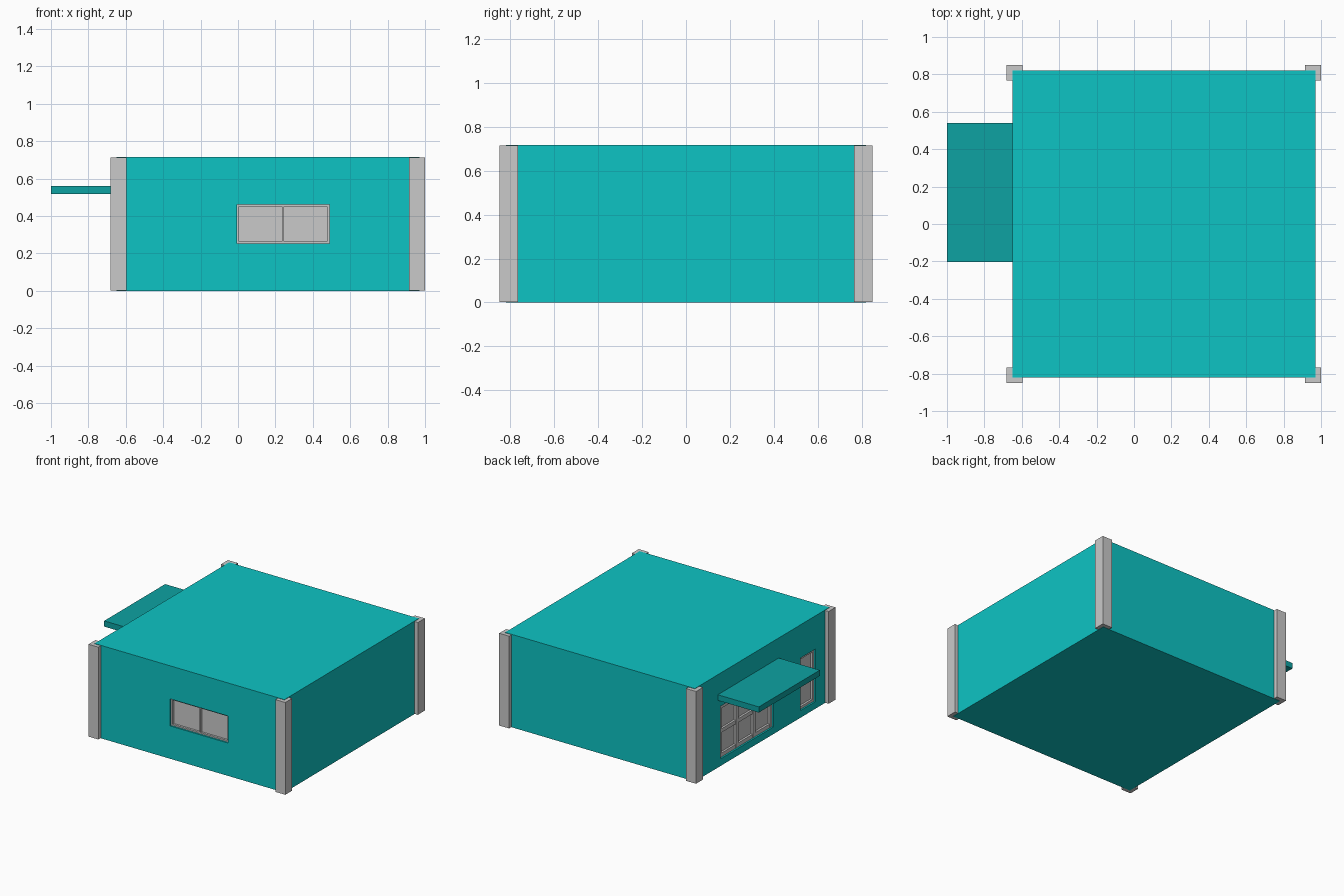
import bpy

if "Cube" in bpy.data.objects:
    bpy.data.objects.remove(bpy.data.objects["Cube"])


def material(name, rgb):
    m = bpy.data.materials.new(name)
    m.diffuse_color = (*rgb, 1)
    m.use_nodes = True
    m.node_tree.nodes["Principled BSDF"].inputs["Base Color"].default_value = m.diffuse_color
    return m


teal = material("teal_wall", (0.004, 0.55, 0.55))
dark_teal = material("dark_teal", (0.004, 0.36, 0.36))
grey = material("light_grey", (0.59, 0.59, 0.59))


def box(name, lo, hi, mat):
    """Axis-aligned box between two corners."""
    bpy.ops.mesh.primitive_cube_add(size=1, location=[(a + b) / 2 for a, b in zip(lo, hi)])
    ob = bpy.context.object
    ob.name = name
    ob.scale = [b - a for a, b in zip(lo, hi)]
    bpy.ops.object.transform_apply(location=False, rotation=False, scale=True)
    ob.data.materials.append(mat)
    return ob


X0, X1, Y0, Y1, H = -0.65, 0.97, -0.82, 0.82, 0.717
DEPTH = 0.035

# Main block of the house
house = box("house_body", (X0, Y0, 0), (X1, Y1, H), teal)


def opening(name, side, u0, u1, z0, z1, cols, rows, bar):
    """Recess in the front or left wall with a pane and a grid of bars."""
    def part(label, a0, a1, b0, b1, d0, d1, mat):
        # d is depth measured inward from the wall
        if side == "front":
            return box(label, (a0, Y0 + d0, b0), (a1, Y0 + d1, b1), mat)
        return box(label, (X0 + d0, a0, b0), (X0 + d1, a1, b1), mat)

    cutter = part(name + "_cutter", u0, u1, z0, z1, -0.05, DEPTH, teal)
    cutter.hide_render = True
    cutter.hide_viewport = True
    mod = house.modifiers.new(name, "BOOLEAN")
    mod.operation = "DIFFERENCE"
    mod.solver = "EXACT"
    mod.object = cutter
    part(name + "_pane", u0, u1, z0, z1, DEPTH - 0.006, DEPTH + 0.003, grey)
    bar_front = 0.012
    for i in range(cols + 1):
        u = u0 + (u1 - u0 - bar) * i / cols
        part(f"{name}_upright_{i}", u, u + bar, z0, z1, bar_front, DEPTH, grey)
    for j in range(rows + 1):
        z = z0 + (z1 - z0 - bar) * j / rows
        part(f"{name}_rail_{j}", u0, u1, z, z + bar, bar_front + 0.001, DEPTH, grey)


# Front window, large glazed opening and narrow door on the left wall
opening("front_window", "front", -0.005, 0.488, 0.253, 0.462, 2, 1, 0.011)
opening("large_window", "left", -0.14, 0.51, 0.055, 0.46, 3, 2, 0.03)
opening("narrow_door", "left", -0.65, -0.465, 0.055, 0.46, 1, 1, 0.02)

# Corner pillars
for i, x in enumerate((-0.639, 0.957)):
    for j, y in enumerate((-0.808, 0.808)):
        r = 0.042
        box(f"corner_pillar_{i}{j}", (x - r, y - r, 0.002), (x + r, y + r, 0.714), grey)

# Canopy over the large window
box("canopy", (-1.0, -0.203, 0.518), (X0 + 0.005, 0.54, 0.562), dark_teal)
